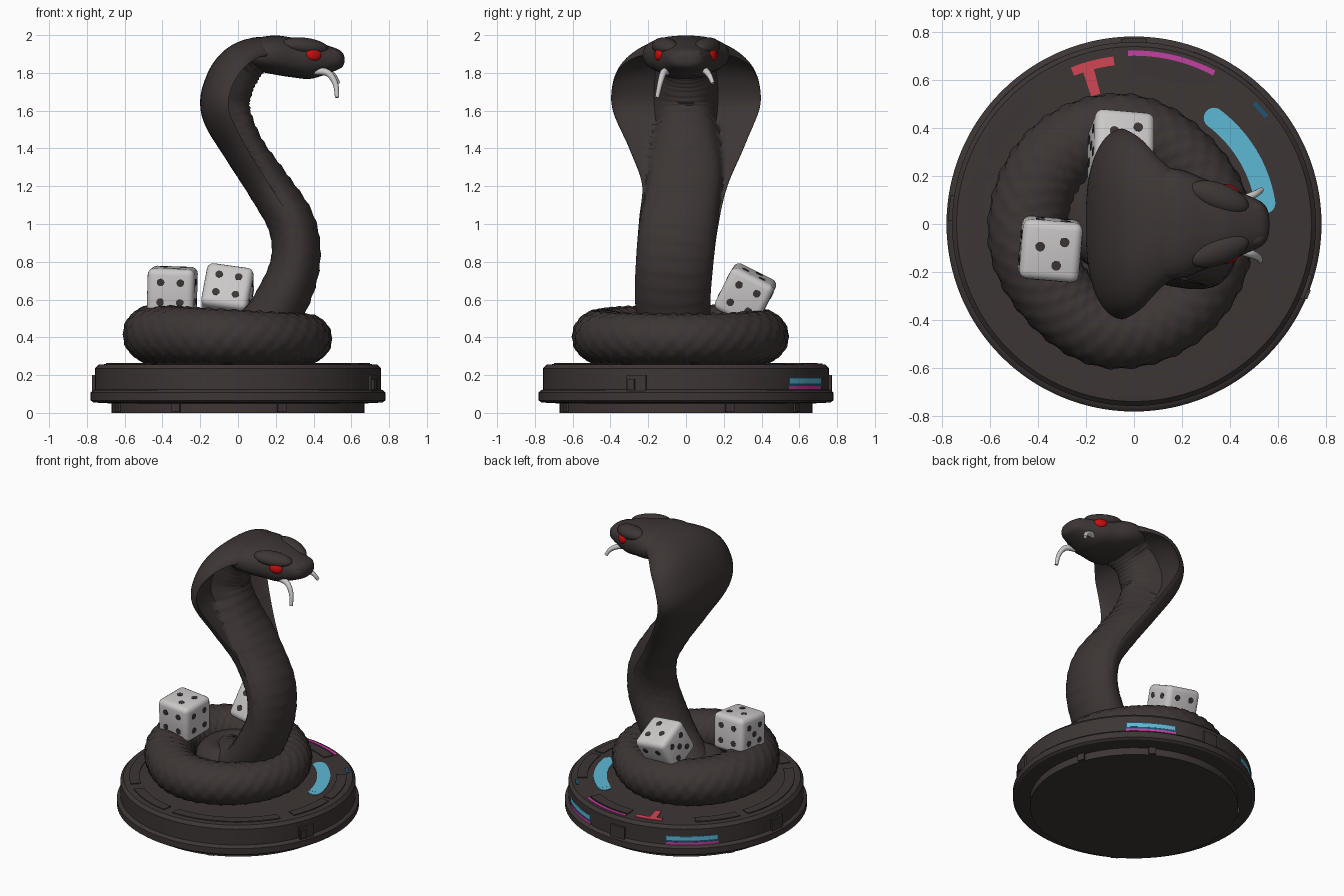
import bpy, bmesh, math
from mathutils import Vector, Matrix, Euler
from math import sin, cos, pi, sqrt, radians

if "Cube" in bpy.data.objects:
    bpy.data.objects.remove(bpy.data.objects["Cube"])


def material(name, r, g, b):
    m = bpy.data.materials.new(name)
    m.diffuse_color = (r, g, b, 1)
    m.use_nodes = True
    m.node_tree.nodes["Principled BSDF"].inputs["Base Color"].default_value = m.diffuse_color
    return m


DARK = material("dark_brown", 0.046, 0.036, 0.035)
IVORY = material("ivory", 0.60, 0.58, 0.58)
RED = material("eye_red", 0.6, 0.004, 0.004)
CYAN = material("cyan", 0.11, 0.48, 0.66)
BLUE = material("deep_blue", 0.012, 0.09, 0.17)
PINK = material("magenta", 0.56, 0.05, 0.36)
ROSE = material("rose_red", 0.64, 0.06, 0.09)


def finish(bm, name, mat, angle=40):
    bmesh.ops.recalc_face_normals(bm, faces=bm.faces)
    me = bpy.data.meshes.new(name)
    bm.to_mesh(me)
    bm.free()
    me.materials.append(mat)
    ob = bpy.data.objects.new(name, me)
    bpy.context.collection.objects.link(ob)
    bpy.ops.object.select_all(action='DESELECT')
    ob.select_set(True)
    bpy.context.view_layer.objects.active = ob
    bpy.ops.object.shade_smooth_by_angle(angle=radians(angle))
    return ob


def loft(name, rings, mat, closed=False, angle=40):
    """Skin a list of equal point rings, capped or joined end to end."""
    bm = bmesh.new()
    vs = [[bm.verts.new(p) for p in ring] for ring in rings]
    n = len(vs[0])
    for i in range(len(vs) if closed else len(vs) - 1):
        a, b = vs[i], vs[(i + 1) % len(vs)]
        for j in range(n):
            k = (j + 1) % n
            bm.faces.new((a[j], a[k], b[k], b[j]))
    if not closed:
        bm.faces.new(vs[0])
        bm.faces.new(vs[-1])
    return finish(bm, name, mat, angle)


def sector(name, r0, r1, a0, a1, z0, z1, mat):
    """Curved plate on the base, angles in degrees."""
    rings = []
    n = max(2, int(abs(a1 - a0) / 2))
    for i in range(n + 1):
        a = radians(a0 + (a1 - a0) * i / n)
        rings.append([(r * cos(a), r * sin(a), z)
                      for r, z in ((r0, z0), (r1, z0), (r1, z1), (r0, z1))])
    return loft(name, rings, mat)


def ellipsoid(name, loc, size, mat, rot=(0, 0, 0)):
    bm = bmesh.new()
    bmesh.ops.create_uvsphere(bm, u_segments=24, v_segments=14, radius=1)
    bm.transform(Matrix.LocRotScale(Vector(loc), Euler([radians(a) for a in rot]), Vector(size)))
    return finish(bm, name, mat, 60)


def spline(keys, steps):
    """Catmull-Rom through rows of numbers."""
    out = []
    for i in range(len(keys) - 1):
        p0, p1, p2, p3 = (keys[max(i - 1, 0)], keys[i], keys[i + 1], keys[min(i + 2, len(keys) - 1)])
        for s in range(steps):
            t = s / steps
            out.append([0.5 * (2 * b + (c - a) * t + (2 * a - 5 * b + 4 * c - d) * t * t
                               + (3 * b - a - 3 * c + d) * t ** 3)
                        for a, b, c, d in zip(p0, p1, p2, p3)])
    return out + [list(keys[-1])]


# round base
profile = [(0.67, 0), (0.67, 0.05), (0.765, 0.055), (0.78, 0.066), (0.78, 0.108), (0.768, 0.12),
           (0.757, 0.123), (0.757, 0.235), (0.738, 0.256), (0.70, 0.258)]
loft("base", [[(r * cos(2 * pi * j / 128), r * sin(2 * pi * j / 128), z) for j in range(128)]
              for r, z in profile], DARK, angle=30)
for i, (a0, a1) in enumerate([(-92, -32), (-24, 2), (5, 37), (130, 155), (160, 225), (232, 262)]):
    sector(f"top_panel_{i}", 0.635, 0.70, a0, a1, 0.25, 0.264, DARK)
sector("top_panel_back", 0.62, 0.69, 62, 92, 0.25, 0.264, DARK)
for i, a in enumerate((-119, -70, 20, 60, 150, 200)):
    sector(f"foot_rib_{i}", 0.66, 0.685, a - 2, a + 2, 0.004, 0.06, DARK)
for i, a in enumerate((-20, 175, 90)):
    sector(f"wall_clip_{i}", 0.74, 0.772, a - 4, a + 4, 0.10, 0.20, DARK)
sector("side_port", 0.76, 0.785, -23.5, -20.5, 0.125, 0.18, DARK)

# coloured inlays on the base
sector("cyan_inlay", 0.51, 0.595, 9, 53, 0.255, 0.262, CYAN)
for i, a in enumerate((9, 53)):
    bm = bmesh.new()
    bmesh.ops.create_cone(bm, cap_ends=True, segments=24, radius1=0.0425, radius2=0.0425, depth=0.007,
                          matrix=Matrix.Translation((0.5525 * cos(radians(a)), 0.5525 * sin(radians(a)), 0.258)))
    finish(bm, f"cyan_inlay_end_{i}", CYAN)
sector("magenta_inlay", 0.70, 0.722, 62, 92, 0.255, 0.2625, PINK)
sector("rose_inlay", 0.665, 0.702, 97, 112, 0.257, 0.264, ROSE)
sector("rose_inlay_stem", 0.56, 0.67, 104.5, 108.5, 0.255, 0.263, ROSE)
sector("blue_inlay", 0.70, 0.718, 39, 45, 0.255, 0.262, BLUE)
for i, (a0, a1) in enumerate(((46, 71), (115, 141))):
    sector(f"side_window_{i}", 0.75, 0.7575, a0, a1, 0.125, 0.187, BLUE)
    sector(f"side_window_cyan_{i}", 0.752, 0.7585, a0 + 0.5, a1 - 0.5, 0.155, 0.182, CYAN)
    sector(f"side_window_magenta_{i}", 0.752, 0.7595, a0, a1, 0.123, 0.142, PINK)

# coiled body ring, with shallow scale bumps
rings = []
for i in range(180):
    a = 2 * pi * i / 180
    rr = 0.144 - 0.012 * cos(a)
    flat = 0.026 * max(0, sin(2 * a)) ** 2 * (0.7 if a < pi else 1)
    ring = []
    for j in range(36):
        b = 2 * pi * j / 36
        r = rr + 0.009 * abs(sin(18 * a + 4 * b) * sin(18 * a - 4 * b)) - 0.004
        q = Vector(((0.398 - flat + 0.012 * cos(a) + 1.07 * r * cos(b)) * cos(a) - 0.055,
                    (0.418 - flat + 1.07 * r * cos(b)) * sin(a) - 0.03, 0.264 + rr * 0.97 + r * sin(b)))
        ring.append(q)
    rings.append(ring)
loft("coil", rings, DARK, closed=True, angle=60)

# inner turn of the coil, below the raised body
rings = []
for i in range(48):
    a = 2 * pi * i / 48
    rings.append([((0.13 + 0.11 * cos(2 * pi * j / 24)) * cos(a) - 0.08,
                   (0.15 + 0.11 * cos(2 * pi * j / 24)) * sin(a) + 0.06,
                   0.365 + 0.11 * sin(2 * pi * j / 24)) for j in range(24)])
loft("inner_coil", rings, DARK, closed=True, angle=60)

# raised body and hood: x, y, z, half width, half depth, hood amount
keys = [(-0.18, 0.12, 0.36, 0.12, 0.10, 0), (-0.03, 0.02, 0.38, 0.16, 0.13, 0),
        (0.12, -0.05, 0.44, 0.19, 0.14, 0), (0.235, -0.07, 0.60, 0.20, 0.14, 0),
        (0.305, -0.06, 0.80, 0.205, 0.13, 0), (0.285, -0.04, 1.0, 0.21, 0.125, 0.1),
        (0.165, -0.01, 1.2, 0.225, 0.115, 0.35), (0.03, 0, 1.4, 0.305, 0.11, 0.8),
        (-0.065, 0, 1.6, 0.388, 0.13, 1), (-0.045, 0, 1.74, 0.39, 0.13, 1),
        (0.02, 0, 1.84, 0.35, 0.12, 1), (0.11, 0, 1.895, 0.265, 0.095, 0.6),
        (0.21, 0, 1.90, 0.19, 0.075, 0.2)]
path = spline(keys, 9)
rings = []
N = 64
for i, (x, y, z, w, d, h) in enumerate(path):
    p = Vector((x, y, z))
    t = (Vector(path[min(i + 1, len(path) - 1)][:3]) - Vector(path[max(i - 1, 0)][:3])).normalized()
    front = Vector((0, 1, 0)).cross(t).normalized()
    side = t.cross(front)
    belly = w * (1 - h) + 0.145 * h
    ring = []
    for j in range(N):
        a = 2 * pi * (j + 0.5) / N
        u = cos(a)
        e = sqrt(1 - abs(u) ** (2 + max(0, h)))
        v = -d * e
        if sin(a) > 0:      # front: belly column over a thin hood
            flap = v + 0.1 * e
            c = u * w / belly
            core = (d + 0.003 * (i % 3 - 1)) * sqrt(1 - c * c) if abs(c) < 1 else -1
            v = max(flap, core)
        else:
            v -= 0.004 * (1 - h) * abs(sin(i * 0.9 + 6 * a) * sin(i * 0.9 - 6 * a))
        v += 0.02 * h * u * u
        ring.append(p + side * (u * w) + front * v)
    rings.append(ring)
loft("body_and_hood", rings, DARK, angle=60)

# head: x, half width, top, bottom
rings = []
for x, w, top, bot in spline([(0.03, 0.17, 1.94, 1.85), (0.11, 0.225, 1.985, 1.81), (0.2, 0.225, 1.998, 1.79),
                              (0.3, 0.185, 1.985, 1.775), (0.38, 0.16, 1.975, 1.768), (0.46, 0.125, 1.95, 1.79),
                              (0.53, 0.092, 1.925, 1.818), (0.555, 0.06, 1.905, 1.835),
                              (0.563, 0.025, 1.885, 1.855)], 4):
    ring = []
    for j in range(32):
        a = 2 * pi * j / 32
        c, s = cos(a), sin(a)
        ring.append((x, w * math.copysign(abs(c) ** 0.85, c),
                     (top + bot) / 2 + (top - bot) / 2 * math.copysign(abs(s) ** 0.85, s)))
    rings.append(ring)
loft("head", rings, DARK, angle=60)
for s, side in ((-1, "right"), (1, "left")):
    ellipsoid(f"brow_{side}", (0.355, s * 0.112, 1.942), (0.13, 0.058, 0.043), DARK, (-s * 15, 6, -s * 20))
    ellipsoid(f"eye_{side}", (0.398, s * 0.139, 1.897), (0.046, 0.022, 0.034), RED, (s * 12, 8, -s * 22))
    ellipsoid(f"nose_bump_{side}", (0.51, s * 0.055, 1.90), (0.045, 0.035, 0.024), DARK, (0, 15, -s * 25))

# curved fangs
for side, pts in (("right", [(0.41, -0.10, 1.81), (0.475, -0.12, 1.80), (0.515, -0.137, 1.745), (0.525, -0.153, 1.67)]),
                  ("left", [(0.41, 0.09, 1.82), (0.46, 0.105, 1.81), (0.505, 0.125, 1.785), (0.53, 0.142, 1.745)])):
    p = [Vector(q) for q in spline(pts, 5)]
    rings = []
    for i, c in enumerate(p):
        t = (p[min(i + 1, len(p) - 1)] - p[max(i - 1, 0)]).normalized()
        u = t.cross(Vector((0, 1, 0))).normalized()
        v = t.cross(u)
        r = 0.022 - 0.011 * i / (len(p) - 1)
        rings.append([c + r * (u * cos(k * pi / 6) + v * sin(k * pi / 6)) for k in range(12)])
    loft(f"fang_{side}", rings, IVORY)

# two dice with pips
CORNERS = [(-1, -1), (1, 1), (-1, 1), (1, -1)]
PIPS = {1: [(0, 0)], 3: [(-0.9, 0.3), (1, 0.8), (0.5, -1.1)], 4: CORNERS, 5: CORNERS + [(0, 0)]}
FACES = [((0, -1, 0), 4), ((1, 0, 0), 4), ((0, 0, 1), 3), ((0, 1, 0), 4), ((-1, 0, 0), 5), ((0, 0, -1), 1)]


def die(name, loc, rot, size):
    place = Matrix.LocRotScale(Vector(loc), Euler([radians(a) for a in rot]), None)
    bm = bmesh.new()
    bmesh.ops.create_cube(bm, size=size)
    bmesh.ops.bevel(bm, geom=bm.edges[:], offset=0.035, segments=4, profile=0.5, affect='EDGES')
    bm.transform(place)
    finish(bm, name, IVORY)
    bm = bmesh.new()
    for n, count in FACES:
        turn = Matrix.Identity(4) if n[2] > 0 else Vector(n).to_track_quat('Z', 'Y').to_matrix().to_4x4()
        for u, v in PIPS[count]:
            m = place @ turn @ Matrix.Translation((u * size * 0.21, v * size * 0.21, size / 2))
            bmesh.ops.create_cone(bm, cap_ends=True, segments=16, radius1=0.02, radius2=0.02,
                                  depth=0.004, matrix=m)
    finish(bm, name + "_pips", DARK)


die("die_left", (-0.348, -0.105, 0.645), (4, 2, -5), 0.25)
die("die_back", (-0.055, 0.315, 0.625), (-27, 8, -5), 0.25)
